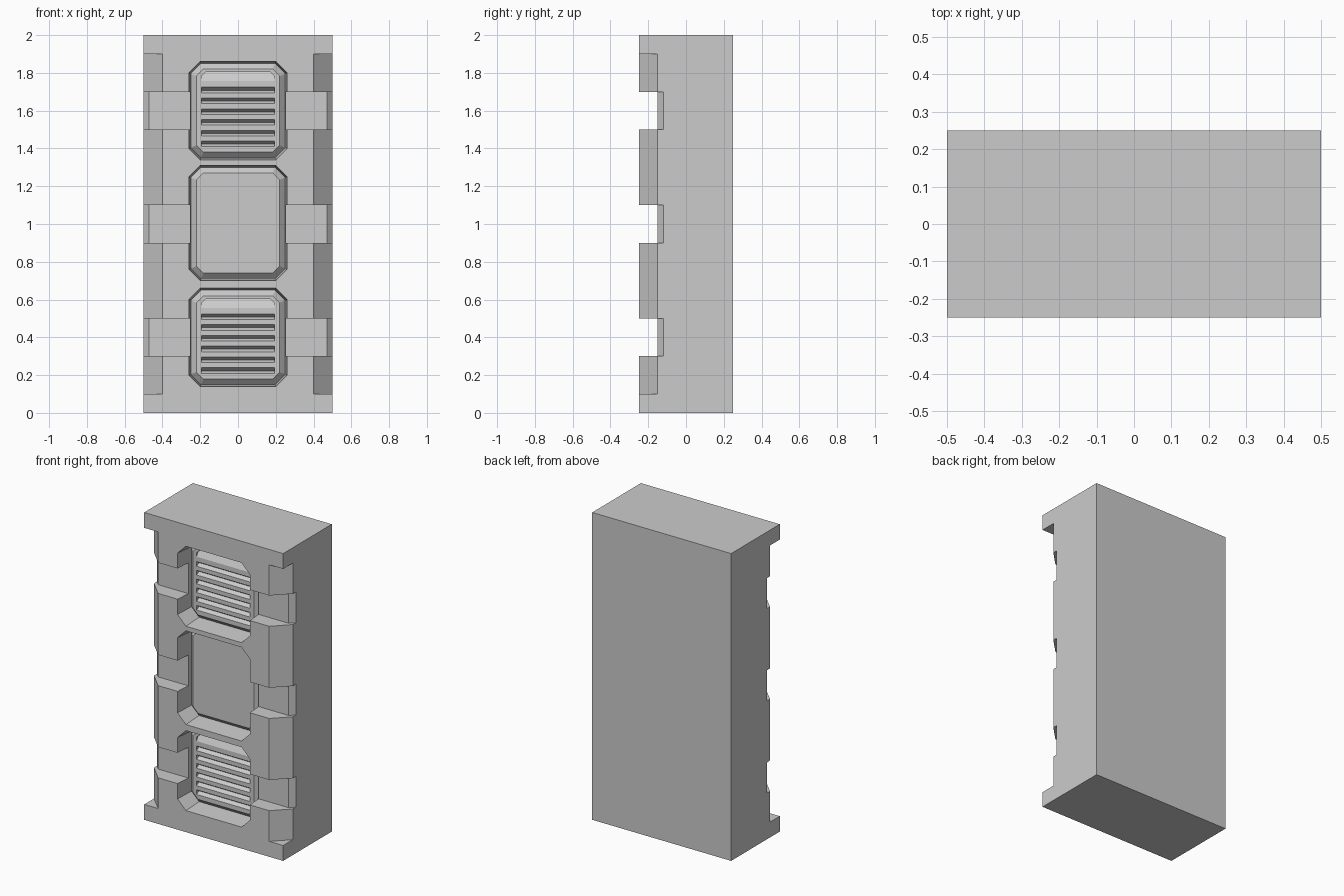
import bpy, bmesh
from mathutils import Vector

if "Cube" in bpy.data.objects:
    bpy.data.objects.remove(bpy.data.objects["Cube"])


def make(name, solids, hide=False):
    """Object from closed solids, each a list of equal-length point rings."""
    bm = bmesh.new()
    for rings in solids:
        vs = [[bm.verts.new(p) for p in r] for r in rings]
        n = len(vs[0])
        for a, b in zip(vs, vs[1:]):
            for i in range(n):
                bm.faces.new((a[i], a[(i + 1) % n], b[(i + 1) % n], b[i]))
        bm.faces.new(vs[0])
        bm.faces.new(vs[-1])
    bmesh.ops.recalc_face_normals(bm, faces=bm.faces)
    me = bpy.data.meshes.new(name)
    bm.to_mesh(me)
    bm.free()
    ob = bpy.data.objects.new(name, me)
    bpy.context.collection.objects.link(ob)
    if hide:
        ob.hide_render = True
        ob.hide_viewport = True
        ob.display_type = 'WIRE'
    return ob


def cut(ob, cutter):
    m = ob.modifiers.new(cutter.name, 'BOOLEAN')
    m.operation = 'DIFFERENCE'
    m.solver = 'EXACT'
    m.object = cutter


def prism_z(profile, z0, z1, side):
    return [[(side * x, y, z) for x, y in profile] for z in (z0, z1)]


def prism_x(profile, w):
    return [[(x, y, z) for y, z in profile] for x in (-w, w)]


def octagon(y, cz, hz, inset):
    """Rectangle with clipped corners, offset inward evenly."""
    w, h, c = 0.26 - inset, hz - inset, 0.06 - inset * 0.586
    q = [(w, h - c), (w - c, h), (c - w, h), (-w, h - c),
         (-w, c - h), (c - w, -h), (w - c, -h), (w, c - h)]
    return [(x, y, cz + z) for x, z in q]


# Main block
block = make("wall_block", [prism_z([(-.5, -.25), (.5, -.25), (.5, .25), (-.5, .25)], 0, 2, 1)])

# Long front corner chamfers
chamfer = [(.35, -.30), (.55, -.10), (.55, -.30)]
cut(block, make("chamfer_cutter", [prism_z(chamfer, .1, 1.9, s) for s in (-1, 1)], True))

# Side notches running into the panels
notch = [(.24, -.3), (.24, -.15), (.47, -.15), (.55, -.07), (.6, -.3)]
cut(block, make("notch_cutter", [prism_z(notch, z - .1, z + .1, s)
                                 for z in (.4, 1.0, 1.6) for s in (-1, 1)], True))

# Panel recesses
panels = [("lower_vent", .40, .26), ("middle_panel", 1.005, .305), ("upper_vent", 1.60, .26)]
cut(block, make("recess_cutter", [[octagon(-.263, cz, hz, -.001), octagon(-.12, cz, hz, .01)]
                                  for _, cz, hz in panels], True))

# Bevelled plates, with louvre slots in the vents
for name, cz, hz in panels:
    plate = make(name, [[octagon(-.10, cz, hz, .01), octagon(-.12, cz, hz, .01),
                         octagon(-.15, cz, hz, .04)]])
    if "vent" in name:
        slots = []
        for i in range(6):
            t = cz + .124 - i * .057
            slots.append(prism_x([(-.16, t + .002), (-.15, t), (-.125, t - .016),
                                  (-.15, t - .03), (-.16, t - .034)], .193))
        # Tall top slot with clipped upper corners
        b, t = cz + .156, cz + .204
        front = [(-.193, b), (.193, b), (.193, t - .022), (.171, t), (-.171, t), (-.193, t - .022)]
        depth = lambda z: -.15 + .025 * (z - b) / (t - b)
        slots.append([[(x, -.16, z) for x, z in front], [(x, depth(z), z) for x, z in front]])
        cut(plate, make(name + "_slot_cutter", slots, True))
